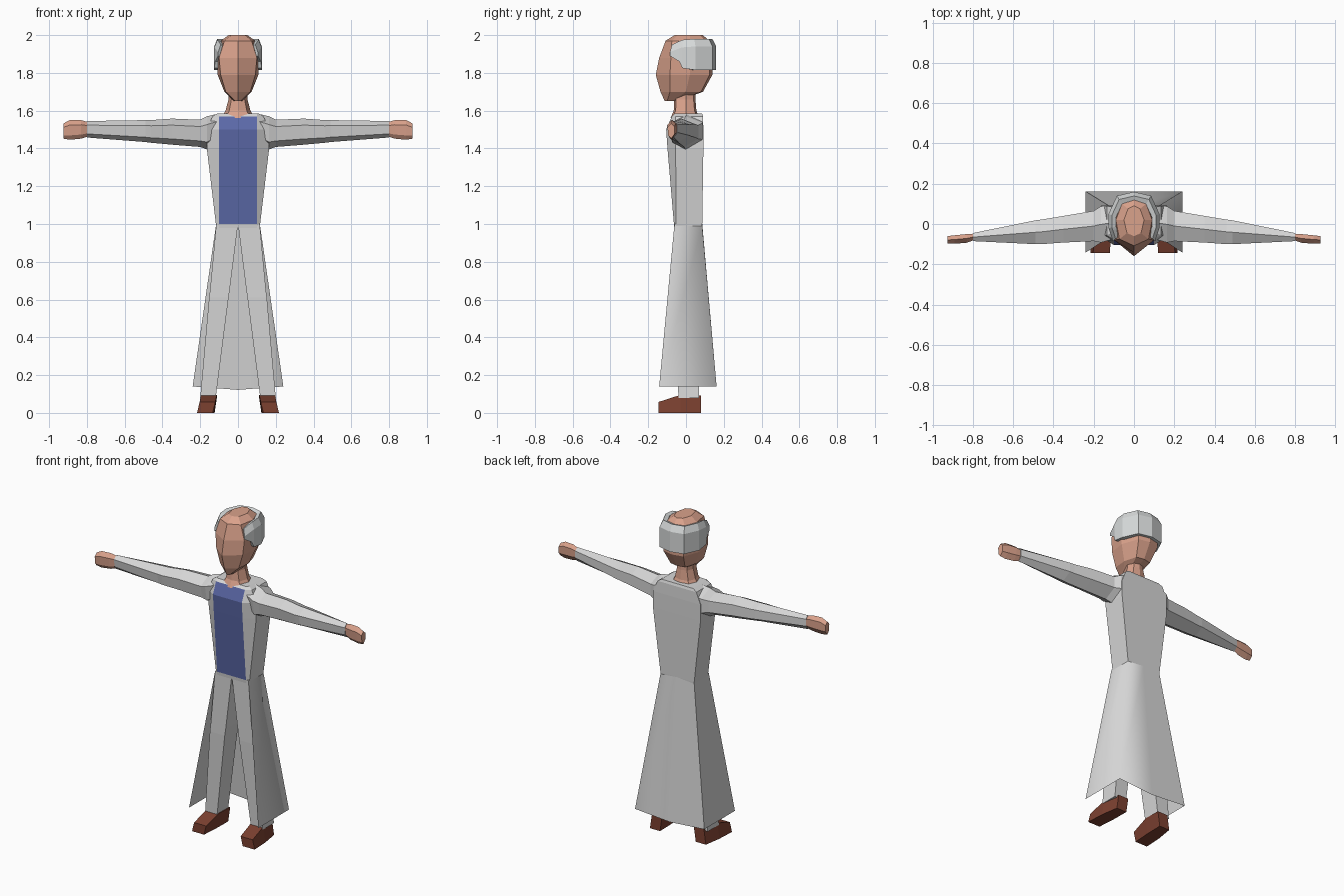
import bpy
import bmesh

if "Cube" in bpy.data.objects:
    bpy.data.objects.remove(bpy.data.objects["Cube"])


def material(name, rgb):
    m = bpy.data.materials.new(name)
    m.diffuse_color = (*rgb, 1)
    m.use_nodes = True
    m.node_tree.nodes["Principled BSDF"].inputs["Base Color"].default_value = m.diffuse_color
    return m


WHITE = material("white_cloth", (0.68, 0.68, 0.68))
SKIN = material("skin", (0.70, 0.36, 0.26))
BLUE = material("blue_shirt", (0.105, 0.14, 0.39))
BROWN = material("brown_leather", (0.20, 0.052, 0.03))
HAIR = material("grey_hair", (0.68, 0.70, 0.70))


def loft(name, rings, mats, closed=True, caps=True, rule=None):
    """Skin a list of equal-length point rings; rule picks a material per face."""
    bm = bmesh.new()
    vs = [[bm.verts.new(p) for p in r] for r in rings]
    n = len(rings[0])
    for a, b in zip(vs, vs[1:]):
        for i in range(n if closed else n - 1):
            j = (i + 1) % n
            bm.faces.new((a[i], a[j], b[j], b[i]))
    if caps:
        bm.faces.new(vs[0])
        bm.faces.new(vs[-1])
    bmesh.ops.recalc_face_normals(bm, faces=bm.faces)
    if rule:
        for f in bm.faces:
            f.material_index = rule(f)
    me = bpy.data.meshes.new(name)
    bm.to_mesh(me)
    bm.free()
    for m in mats:
        me.materials.append(m)
    ob = bpy.data.objects.new(name, me)
    bpy.context.collection.objects.link(ob)
    return ob


def full(half, z):
    """Mirror a half outline (front centre to back centre) into a level ring."""
    left = [(-x, y) for x, y in reversed(half) if x > 0]
    return [(x, y, z) for x, y in half + left]


# torso with shirt panel at the front: z, front y, half width, side y, back y
torso = [(0.98, -0.062, 0.115, -0.052, 0.085),
         (1.0, -0.064, 0.117, -0.052, 0.086),
         (1.40, -0.098, 0.165, -0.055, 0.092),
         (1.50, -0.105, 0.165, -0.06, 0.092),
         (1.57, -0.075, 0.135, -0.055, 0.09),
         (1.585, -0.06, 0.11, -0.045, 0.085)]
loft("torso",
     [full([(0, f), (0.1, f), (w, s), (w, b), (0, b)], z) for z, f, w, s, b in torso],
     [WHITE, BLUE],
     rule=lambda f: int(abs(f.calc_center_median().x) < 0.09 and f.normal.y < -0.5
                        and 1.0 < f.calc_center_median().z < 1.57))

# neck
loft("neck", [full([(0, f), (w * 0.7, f + 0.01), (w, 0), (w * 0.7, b - 0.01), (0, b)], z)
              for z, f, w, b in [(1.56, -0.082, 0.09, 0.07), (1.60, -0.065, 0.066, 0.055),
                                 (1.66, -0.062, 0.05, 0.05), (1.74, -0.062, 0.05, 0.05)]], [SKIN])

# head with a ridged face and pointed chin
head = [(1.65, [(0, -0.112), (0.012, -0.10), (0.02, -0.075), (0.012, -0.05), (0, -0.048)]),
        (1.70, [(0, -0.135), (0.065, -0.085), (0.072, 0.0), (0.05, 0.08), (0, 0.09)]),
        (1.79, [(0, -0.16), (0.092, -0.085), (0.108, 0.02), (0.07, 0.125), (0, 0.14)]),
        (1.88, [(0, -0.142), (0.10, -0.08), (0.114, 0.02), (0.07, 0.125), (0, 0.145)]),
        (1.97, [(0, -0.108), (0.072, -0.075), (0.09, 0.02), (0.06, 0.10), (0, 0.122)]),
        (2.0, [(0, -0.06), (0.035, -0.045), (0.05, 0.02), (0.03, 0.075), (0, 0.09)])]
loft("head", [full(h, z) for z, h in head], [SKIN])

# hair band around the sides and back: x, y, lower z, upper z
band = [(0.105, -0.085, 1.89, 1.95), (0.121, -0.035, 1.86, 1.97), (0.126, -0.02, 1.825, 1.975),
        (0.126, 0.05, 1.815, 1.98), (0.085, 0.14, 1.815, 1.98), (0, 0.16, 1.815, 1.98)]
band += [(-x, y, lo, hi) for x, y, lo, hi in band[-2::-1]]
loft("hair", [[(x * 0.8, y * 0.8, lo), (x, y, lo), (x, y, hi - 0.04),
               (x * 0.87, y * 0.87, hi), (x * 0.7, y * 0.7, hi - 0.01)]
              for x, y, lo, hi in band], [HAIR])

# coat skirt: open at the front, left rear corner creased, right one soft
def skirt_ring(w, f, b, z, zc):
    return [(-w, f, z), (-w, b, z), (0, b, zc), (w, b, z), (w, f, z)]


skirt = loft("coat_skirt", [skirt_ring(0.117, -0.062, 0.086, 0.99, 1.0),
                            skirt_ring(0.24, -0.142, 0.162, 0.14, 0.122)],
             [WHITE], closed=False, caps=False)
for p in skirt.data.polygons:
    p.use_smooth = True
for e in skirt.data.edges:
    a, b = (skirt.data.vertices[i].co for i in e.vertices)
    e.use_edge_sharp = a.x < 0 and b.x < 0 and abs(a.z - b.z) > 0.5


def arm_ring(s, x, y0, y1, z0, z1):
    """Six-sided section across an arm or hand."""
    m, h = (y0 + y1) / 2, z1 - z0
    return [(s * x, y, z) for y, z in
            [(m, z1), (y0, z1 - 0.25 * h), (y0 + 0.1 * (y1 - y0), z0 + 0.22 * h),
             (m, z0), (y1, z0 + 0.3 * h), (y1, z1 - 0.2 * h)]]


def box_ring(s, x0, x1, y0, y1, z):
    return [(s * x, y, z) for x, y in [(x0, y0), (x1, y0), (x1, y1), (x0, y1)]]


for s, side in ((1, "left"), (-1, "right")):
    # sleeve with shoulder and elbow
    loft(side + "_sleeve", [arm_ring(s, *r) for r in
         [(0.10, -0.075, 0.09, 1.43, 1.585), (0.165, -0.092, 0.088, 1.395, 1.57),
          (0.20, -0.085, 0.065, 1.408, 1.552), (0.35, -0.092, 0.04, 1.42, 1.558),
          (0.46, -0.10, 0.022, 1.43, 1.55), (0.49, -0.10, 0.018, 1.434, 1.55),
          (0.80, -0.085, -0.045, 1.458, 1.545)]], [WHITE])
    # hand
    loft(side + "_hand", [arm_ring(s, *r) for r in
         [(0.795, -0.08, -0.048, 1.463, 1.54), (0.83, -0.093, -0.05, 1.452, 1.55),
          (0.89, -0.098, -0.056, 1.446, 1.55), (0.925, -0.098, -0.06, 1.452, 1.532)]], [SKIN])
    # trouser leg with knee
    loft(side + "_leg", [box_ring(s, *r) for r in
         [(0.0, 0.115, -0.062, 0.08, 1.0), (0.044, 0.148, -0.06, 0.07, 0.65),
          (0.05, 0.153, -0.06, 0.07, 0.61), (0.118, 0.2, -0.04, 0.07, 0.08)]], [WHITE])
    # shoe, lofted from heel to toe: y, inner x, outer x, height
    loft(side + "_shoe",
         [[(s * (i + 0.014), y, 0), (s * (o + 0.014), y, 0), (s * o, y, h), (s * i, y, h)]
          for y, i, o, h in [(0.08, 0.11, 0.18, 0.092), (-0.03, 0.112, 0.197, 0.095),
                             (-0.145, 0.12, 0.203, 0.058)]], [BROWN])
